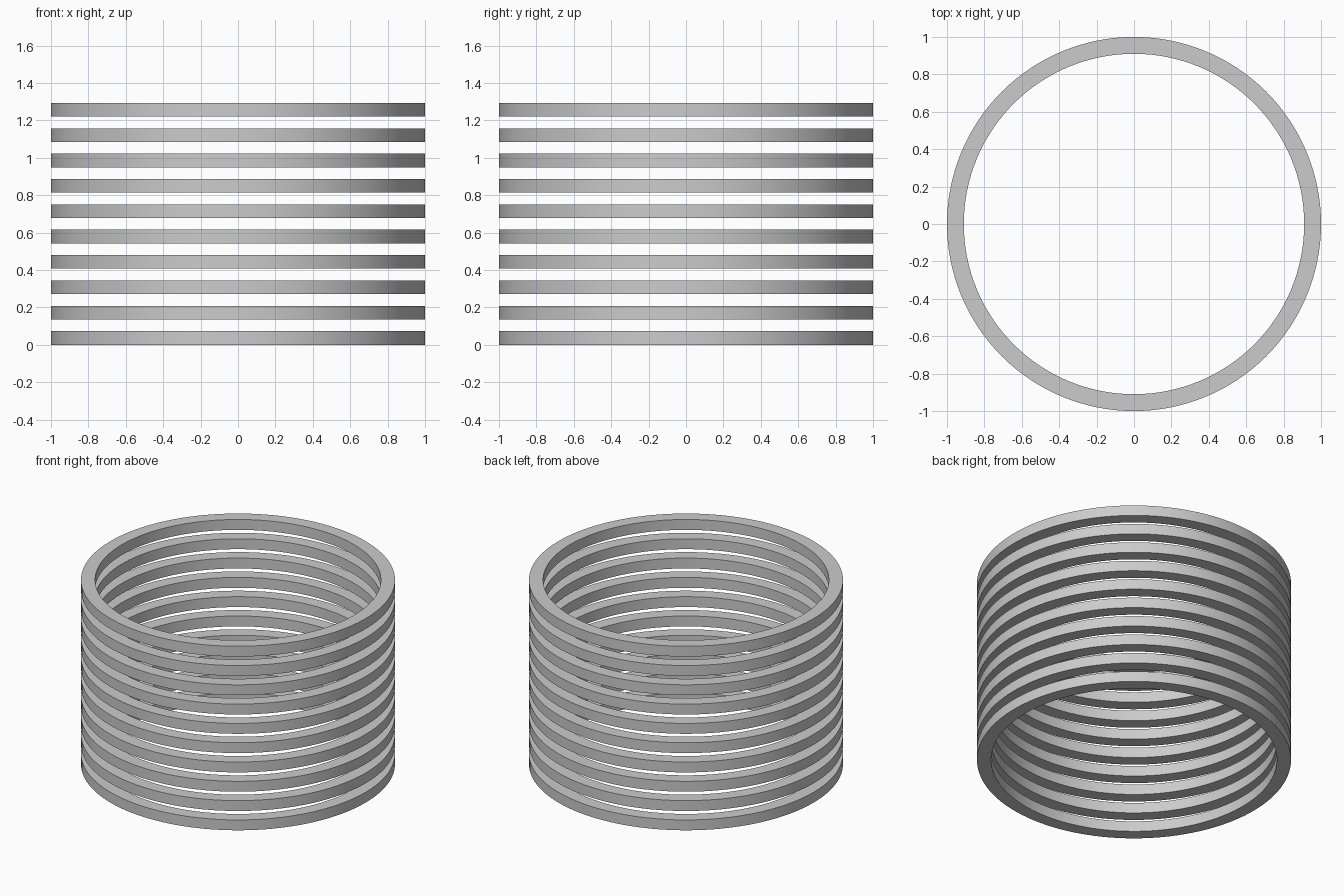
import bpy
import bmesh
from math import cos, sin, tau, radians

cube = bpy.data.objects.get("Cube")
if cube:
    bpy.data.objects.remove(cube, do_unlink=True)

RINGS, SEGMENTS = 10, 128
OUTER, INNER = 1.0, 0.91
HEIGHT, PITCH = 0.073, 0.1356

# Single grey material
grey = bpy.data.materials.new("light grey")
grey.use_nodes = True
colour = (0.6, 0.6, 0.6, 1)
grey.diffuse_color = colour
for node in grey.node_tree.nodes:
    if node.type == "BSDF_PRINCIPLED":
        node.inputs["Base Color"].default_value = colour


def ring_mesh():
    """Flat-sided ring: a rectangular section swept round the z axis."""
    bm = bmesh.new()
    section = [(INNER, 0), (OUTER, 0), (OUTER, HEIGHT), (INNER, HEIGHT)]
    loops = []
    for i in range(SEGMENTS):
        a = tau * i / SEGMENTS
        loops.append([bm.verts.new((r * cos(a), r * sin(a), z)) for r, z in section])
    for i, here in enumerate(loops):
        there = loops[(i + 1) % SEGMENTS]
        for j in range(4):
            k = (j + 1) % 4
            bm.faces.new((here[j], there[j], there[k], here[k]))
    bmesh.ops.recalc_face_normals(bm, faces=bm.faces)
    mesh = bpy.data.meshes.new("ring")
    bm.to_mesh(mesh)
    bm.free()
    mesh.materials.append(grey)
    return mesh


# Stack of separate, evenly spaced rings
bpy.ops.object.select_all(action="DESELECT")
for n in range(RINGS):
    ring = bpy.data.objects.new(f"ring_{n + 1}", ring_mesh())
    ring.location.z = n * PITCH
    bpy.context.collection.objects.link(ring)
    ring.select_set(True)
    bpy.context.view_layer.objects.active = ring

# Smooth round the walls, sharp at the rims
bpy.ops.object.shade_smooth_by_angle(angle=radians(30))
